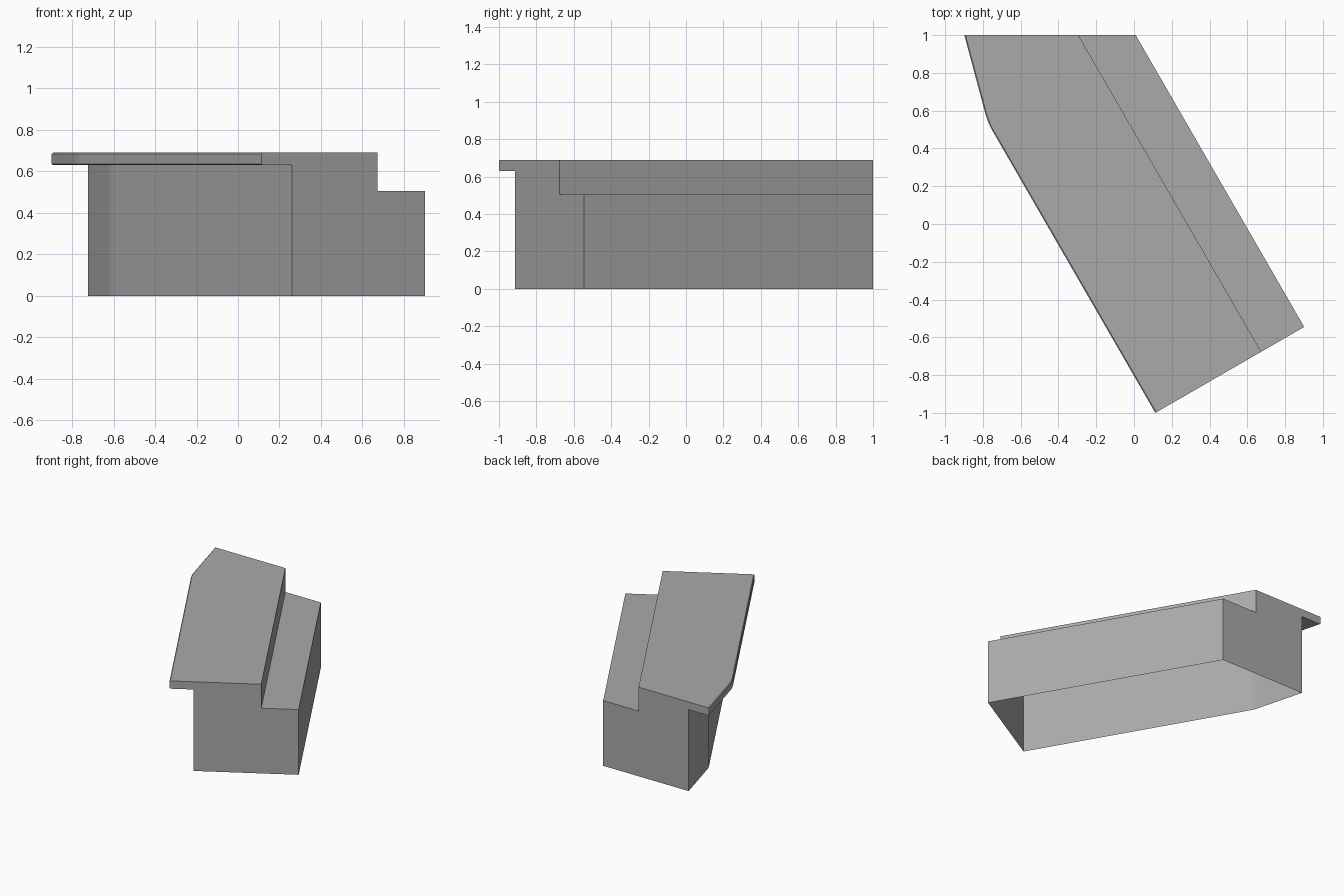
import bpy, bmesh
from math import radians, sin, cos
from mathutils import Vector

cube = bpy.data.objects.get("Cube")
if cube:
    bpy.data.objects.remove(cube, do_unlink=True)

# Plan layout: a long run turned 30 degrees, cut square at the front and flat at the back
FRONT_CORNER = Vector((0.113, -1.0))
ACROSS = Vector((cos(radians(30)), sin(radians(30))))
ALONG = Vector((-ACROSS.y, ACROSS.x))
BEND_CENTRE = Vector((-0.42, 0.683))
BEND_RADIUS = 0.38
BACK_Y = 1.0
STEPS = 6


def to_back(p, direction):
    """Follow a direction from p until the flat back end."""
    return p + direction * ((BACK_Y - p.y) / direction.y)


def straight_line(u):
    start = FRONT_CORNER + ACROSS * u
    return [to_back(start, ALONG), start]


def bent_line(u):
    arc = []
    for i in range(STEPS + 1):
        a = radians(195 + 15 * i / STEPS)
        arc.append(BEND_CENTRE + Vector((cos(a), sin(a))) * (BEND_RADIUS - u))
    tail = Vector((-sin(radians(15)), cos(radians(15))))
    return [to_back(arc[0], tail)] + arc + [FRONT_CORNER + ACROSS * u]


# Cross-section: distance from the overhang edge, height, line type
EDGE = 0.006
section = [
    (0.17, 0.0, bent_line),
    (0.17, 0.63, bent_line),
    (EDGE, 0.63, bent_line),
    (0.0, 0.63 + EDGE, bent_line),
    (0.0, 0.69 - EDGE, bent_line),
    (EDGE, 0.69, bent_line),
    (0.647, 0.69, straight_line),
    (0.647, 0.505, straight_line),
    (0.91, 0.505, straight_line),
    (0.91, 0.0, straight_line),
]

bm = bmesh.new()
rows = [[bm.verts.new((p.x, p.y, z)) for p in line(u)] for u, z, line in section]

# Long surfaces: quads along matching rows, one flat face where they differ
for a, b in zip(rows, rows[1:]):
    if len(a) == len(b):
        for i in range(len(a) - 1):
            bm.faces.new((a[i], a[i + 1], b[i + 1], b[i]))
    else:
        bm.faces.new(a + b[::-1])

# End panels; the underside stays open
bm.faces.new([r[0] for r in rows])
bm.faces.new([r[-1] for r in rows])
bmesh.ops.recalc_face_normals(bm, faces=bm.faces)
top = max(bm.faces, key=lambda f: f.calc_center_median().z + f.calc_area())
if top.normal.z < 0:
    bmesh.ops.reverse_faces(bm, faces=bm.faces)

mesh = bpy.data.meshes.new("stepped_counter")
bm.to_mesh(mesh)
bm.free()
counter = bpy.data.objects.new("stepped_counter", mesh)
bpy.context.collection.objects.link(counter)

# Plain grey finish
grey = bpy.data.materials.new("grey")
grey.use_nodes = True
colour = (0.4, 0.4, 0.4, 1.0)
grey.diffuse_color = colour
grey.node_tree.nodes["Principled BSDF"].inputs["Base Color"].default_value = colour
mesh.materials.append(grey)

bpy.ops.object.select_all(action='DESELECT')
counter.select_set(True)
bpy.context.view_layer.objects.active = counter
bpy.ops.object.shade_smooth_by_angle(angle=radians(30))
